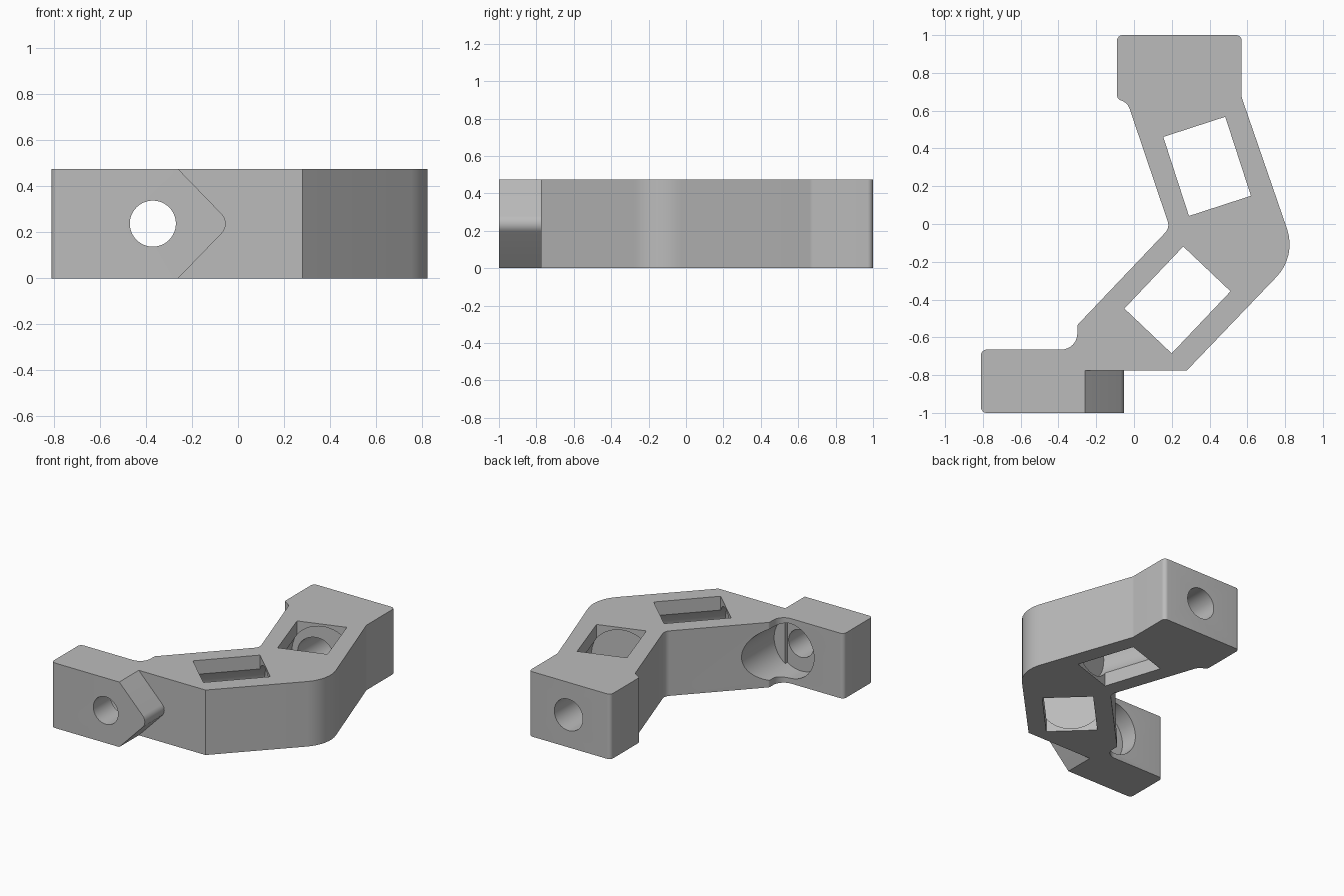
import bpy, bmesh, math
from mathutils import Vector, Matrix

if "Cube" in bpy.data.objects:
    bpy.data.objects.remove(bpy.data.objects["Cube"])

H = 0.475
MID = H / 2

grey = bpy.data.materials.new("plain grey")
grey.use_nodes = True
grey.diffuse_color = (0.5, 0.5, 0.5, 1)
grey.node_tree.nodes["Principled BSDF"].inputs["Base Color"].default_value = (0.5, 0.5, 0.5, 1)


def rounded(corners, steps=8):
    """Turn (a, b, radius) corners into an outline with arc fillets."""
    out = []
    for i, (a, b, r) in enumerate(corners):
        p = Vector((a, b))
        if r == 0:
            out.append(p)
            continue
        u = (Vector(corners[i - 1][:2]) - p).normalized()
        v = (Vector(corners[(i + 1) % len(corners)][:2]) - p).normalized()
        half = u.angle(v) / 2
        centre = p + (u + v).normalized() * (r / math.sin(half))
        start = p + u * (r / math.tan(half)) - centre
        end = p + v * (r / math.tan(half)) - centre
        sweep = math.atan2(start.x * end.y - start.y * end.x, start.dot(end))
        for k in range(steps + 1):
            out.append(centre + Matrix.Rotation(sweep * k / steps, 2) @ start)
    return out


def make_object(name, bm):
    bmesh.ops.recalc_face_normals(bm, faces=bm.faces)
    mesh = bpy.data.meshes.new(name)
    bm.to_mesh(mesh)
    bm.free()
    mesh.materials.append(grey)
    obj = bpy.data.objects.new(name, mesh)
    bpy.context.collection.objects.link(obj)
    return obj


def prism(name, points, depth):
    """Extrude a list of 3D points along a vector."""
    bm = bmesh.new()
    face = bm.faces.new([bm.verts.new(p) for p in points])
    new = bmesh.ops.extrude_face_region(bm, geom=[face])["geom"]
    bmesh.ops.translate(bm, vec=depth, verts=[v for v in new if isinstance(v, bmesh.types.BMVert)])
    return make_object(name, bm)


def cylinder(name, start, end, radius):
    a, b = Vector(start), Vector(end)
    turn = (b - a).to_track_quat("Z", "Y").to_matrix().to_4x4()
    bm = bmesh.new()
    bmesh.ops.create_cone(bm, cap_ends=True, segments=64, radius1=radius, radius2=radius,
                          depth=(b - a).length, matrix=Matrix.Translation((a + b) / 2) @ turn)
    return make_object(name, bm)


def block(name, centre, size, angle):
    bm = bmesh.new()
    place = Matrix.Translation(centre) @ Matrix.Rotation(angle, 4, "Z") @ Matrix.Diagonal((*size, 1))
    bmesh.ops.create_cube(bm, size=1, matrix=place)
    return make_object(name, bm)


def activate(obj):
    bpy.ops.object.select_all(action="DESELECT")
    obj.select_set(True)
    bpy.context.view_layer.objects.active = obj


def cut(target, cutter):
    cutter.hide_render = True
    mod = target.modifiers.new("cut", "BOOLEAN")
    mod.operation = "DIFFERENCE"
    mod.solver = "EXACT"
    mod.object = cutter
    activate(target)
    bpy.ops.object.modifier_apply(modifier=mod.name)
    bpy.data.objects.remove(cutter)


# Bent arm with a block at each end
outline = rounded([
    (0.57, 1, 0.03), (-0.09, 1, 0.03), (-0.09, 0.66, 0.03), (-0.035, 0.645, 0.07),
    (0.19, -0.02, 0.06), (-0.30, -0.535, 0.02), (-0.30, -0.665, 0.085),
    (-0.81, -0.665, 0.03), (-0.81, -1, 0.03), (-0.26, -1, 0), (-0.26, -0.775, 0),
    (0.28, -0.775, 0), (0.86, -0.17, 0.25), (0.57, 0.67, 0.05)])
arm = prism("bent_arm", [(p.x, p.y, 0) for p in outline], (0, 0, H))

# Windows through the arm, each widened inside by a lengthwise bore
for centre, length, angle in (((0.387, 0.305), 0.44, 108), ((0.23, -0.402), 0.453, 46.5)):
    mid = Vector((*centre, MID))
    rad = math.radians(angle)
    along = Vector((math.cos(rad), math.sin(rad), 0)) * (length / 2 + 0.04)
    cut(arm, block("window_cutter", mid, (length, 0.345, 1), rad))
    cut(arm, cylinder("bore_cutter", mid - along, mid + along, 0.22))

# Bolt holes and the recess behind the foot
cut(arm, cylinder("back_hole_cutter", (0.25, 0.42, MID), (0.25, 1.2, MID), 0.115))
cut(arm, cylinder("foot_hole_cutter", (-0.37, -1.2, MID), (-0.37, -0.5, MID), 0.1))
cut(arm, cylinder("foot_recess_cutter", (-0.37, -0.8, MID), (-0.37, -0.1, MID), 0.2))

# Pointed tip of the foot
tip = rounded([(-0.26, 0, 0), (-0.03, MID, 0.06), (-0.26, H, 0)])
foot_tip = prism("foot_tip", [(p.x, -1, p.y) for p in tip], (0, 0.225, 0))

for obj in (arm, foot_tip):
    activate(obj)
    bpy.ops.object.shade_smooth_by_angle(angle=math.radians(25))
